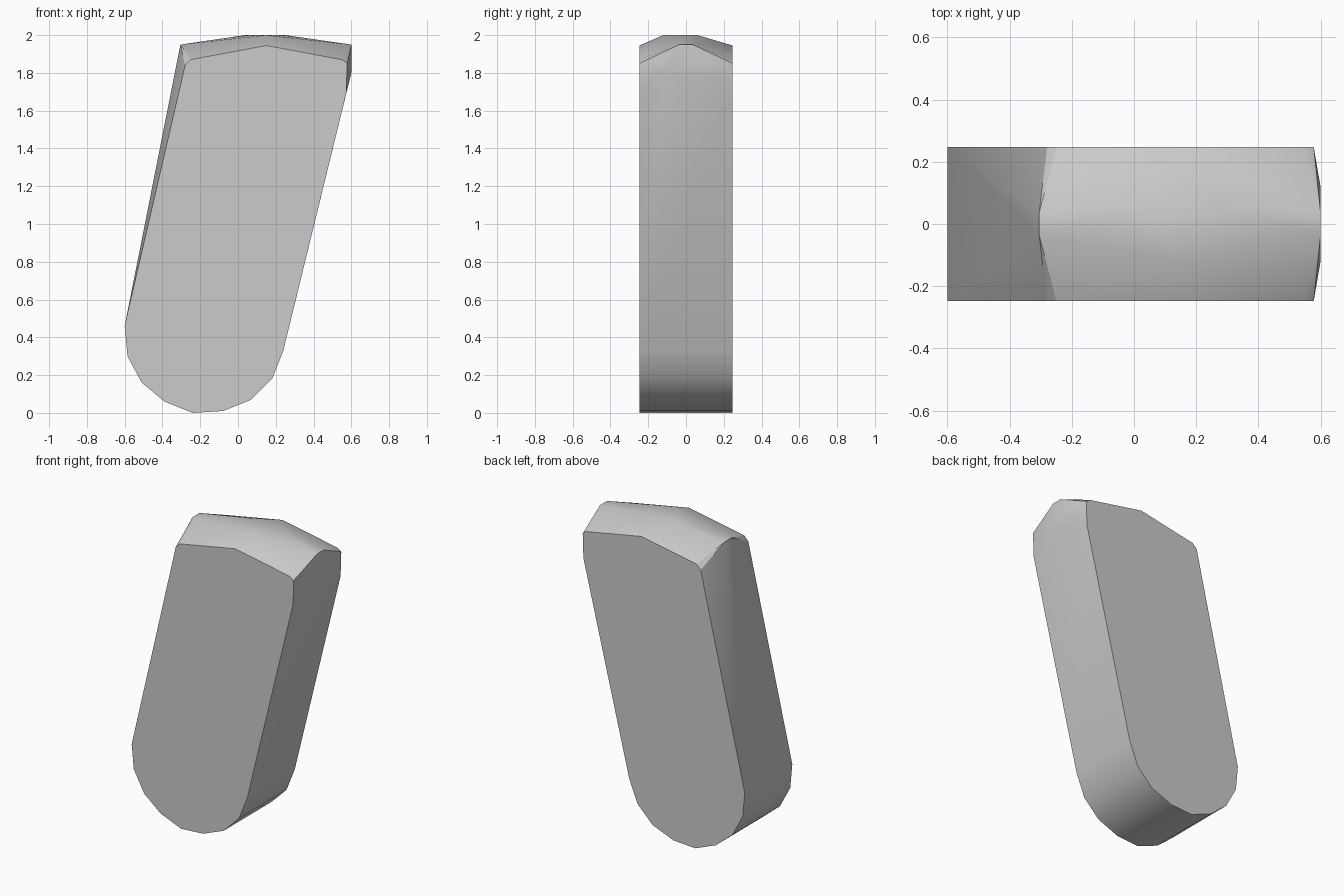
import bpy
import bmesh
import math

if "Cube" in bpy.data.objects:
    bpy.data.objects.remove(bpy.data.objects["Cube"], do_unlink=True)

grey = bpy.data.materials.new("light_grey")
grey.use_nodes = True
grey.diffuse_color = (0.6, 0.6, 0.6, 1)
grey.node_tree.nodes["Principled BSDF"].inputs["Base Color"].default_value = (0.6, 0.6, 0.6, 1)

# Slanted outline of the flat front and back faces (x, z)
outline = [(-0.6, 0.46), (-0.585, 0.3), (-0.51, 0.16), (-0.39, 0.06), (-0.24, 0),
           (-0.08, 0.01), (0.07, 0.07), (0.18, 0.18), (0.24, 0.33),
           (0.573, 1.69), (0.578, 1.85), (0.55, 1.87), (0.15, 1.945),
           (-0.25, 1.87), (-0.28, 1.84)]
# Raised corners mirrored front to back (x, y, z)
raised = [(-0.305, 0.035, 1.95), (0.6, 0.035, 1.95),
          (0.6, 0.12, 1.86), (0.6, 0.12, 1.8)]
# Top of the crest
crest = [(0.15, -0.12, 2), (0.04, 0.06, 2), (0.25, 0.06, 2)]

bm = bmesh.new()
for side in (-1, 1):
    for x, z in outline:
        bm.verts.new((x, side * 0.247, z))
    for x, y, z in raised:
        bm.verts.new((x, side * y, z))
for point in crest:
    bm.verts.new(point)

# Wrap the corners in one closed convex skin and merge the flat faces
hull = bmesh.ops.convex_hull(bm, input=bm.verts[:])
loose = [v for v in bm.verts if not v.link_faces]
bmesh.ops.delete(bm, geom=loose, context="VERTS")
bmesh.ops.dissolve_limit(bm, angle_limit=math.radians(0.5),
                         verts=bm.verts[:], edges=bm.edges[:])
bmesh.ops.recalc_face_normals(bm, faces=bm.faces[:])

mesh = bpy.data.meshes.new("slanted_block")
bm.to_mesh(mesh)
bm.free()
block = bpy.data.objects.new("slanted_block", mesh)
bpy.context.collection.objects.link(block)
mesh.materials.append(grey)

# Soft rounded sides, crisp rims around the flat faces
bpy.ops.object.select_all(action="DESELECT")
block.select_set(True)
bpy.context.view_layer.objects.active = block
bpy.ops.object.shade_smooth_by_angle(angle=math.radians(30))
